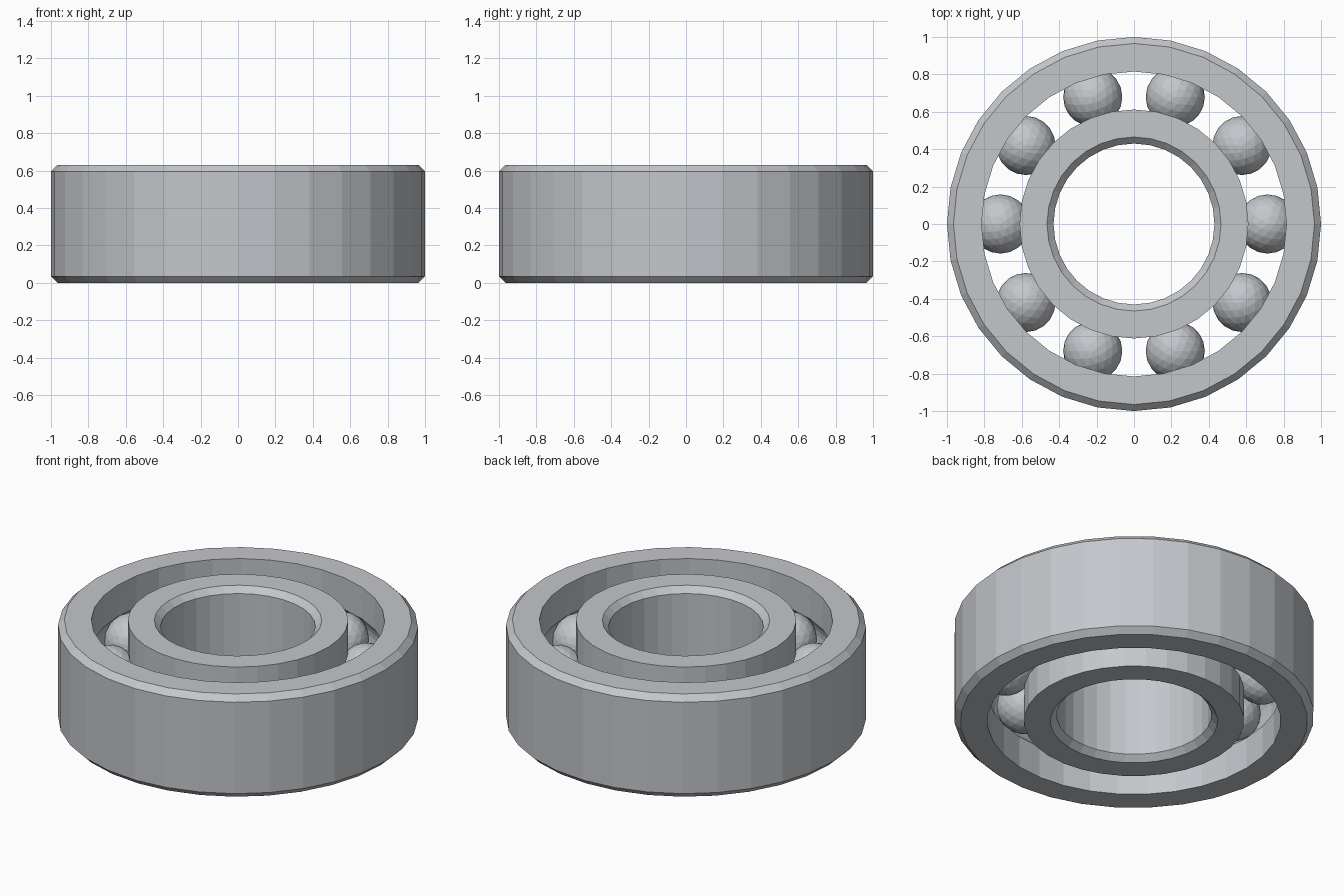
import bpy, bmesh, math
from mathutils import Matrix

cube = bpy.data.objects.get("Cube")
if cube:
    bpy.data.objects.remove(cube, do_unlink=True)

HEIGHT, MID = 0.63, 0.315
SEGMENTS = 32
BALL_COUNT, BALL_RADIUS, PITCH_RADIUS = 10, 0.158, 0.714
CHAMFER = 0.035

steel = bpy.data.materials.new("brushed steel")
steel.use_nodes = True
colour = (0.55, 0.57, 0.60, 1)
steel.diffuse_color = colour
steel.node_tree.nodes["Principled BSDF"].inputs["Base Color"].default_value = colour


def add_object(name, bm):
    mesh = bpy.data.meshes.new(name)
    bm.to_mesh(mesh)
    bm.free()
    mesh.materials.append(steel)
    obj = bpy.data.objects.new(name, mesh)
    bpy.context.collection.objects.link(obj)
    return obj


def groove(race_radius, steps=8):
    """Circular ball track cut into a race, listed from bottom to top."""
    offset = race_radius - PITCH_RADIUS
    side = math.copysign(1, offset)
    half = math.acos(abs(offset) / BALL_RADIUS)
    angles = [half * (2 * i / steps - 1) for i in range(steps + 1)]
    return [(PITCH_RADIUS + side * BALL_RADIUS * math.cos(a),
             MID + BALL_RADIUS * math.sin(a)) for a in angles]


def ring(name, plain_radius, race_radius):
    """Closed profile: chamfered plain wall, then grooved race, spun around z."""
    inward = math.copysign(CHAMFER, race_radius - plain_radius)
    profile = [(race_radius, 0)] + groove(race_radius) + [
        (race_radius, HEIGHT),
        (plain_radius + inward, HEIGHT),
        (plain_radius, HEIGHT - CHAMFER),
        (plain_radius, CHAMFER),
        (plain_radius + inward, 0)]
    bm = bmesh.new()
    loops = []
    for s in range(SEGMENTS):
        turn = Matrix.Rotation(math.tau * s / SEGMENTS, 3, 'Z')
        loops.append([bm.verts.new(turn @ Matrix.Identity(3).col[0] * r
                                   + Matrix.Identity(3).col[2] * z) for r, z in profile])
    n = len(profile)
    for s in range(SEGMENTS):
        a, b = loops[s], loops[(s + 1) % SEGMENTS]
        for i in range(n):
            j = (i + 1) % n
            bm.faces.new((a[i], b[i], b[j], a[j]))
    bmesh.ops.recalc_face_normals(bm, faces=bm.faces)
    return add_object(name, bm)


# Races
ring("outer_ring", 1.0, 0.815)
ring("inner_ring", 0.43, 0.612)

# Balls
for k in range(BALL_COUNT):
    place = (Matrix.Rotation(math.tau * k / BALL_COUNT, 4, 'Z')
             @ Matrix.Translation((PITCH_RADIUS, 0, MID)))
    bm = bmesh.new()
    bmesh.ops.create_icosphere(bm, subdivisions=3, radius=BALL_RADIUS, matrix=place)
    add_object(f"ball_{k + 1}", bm)
